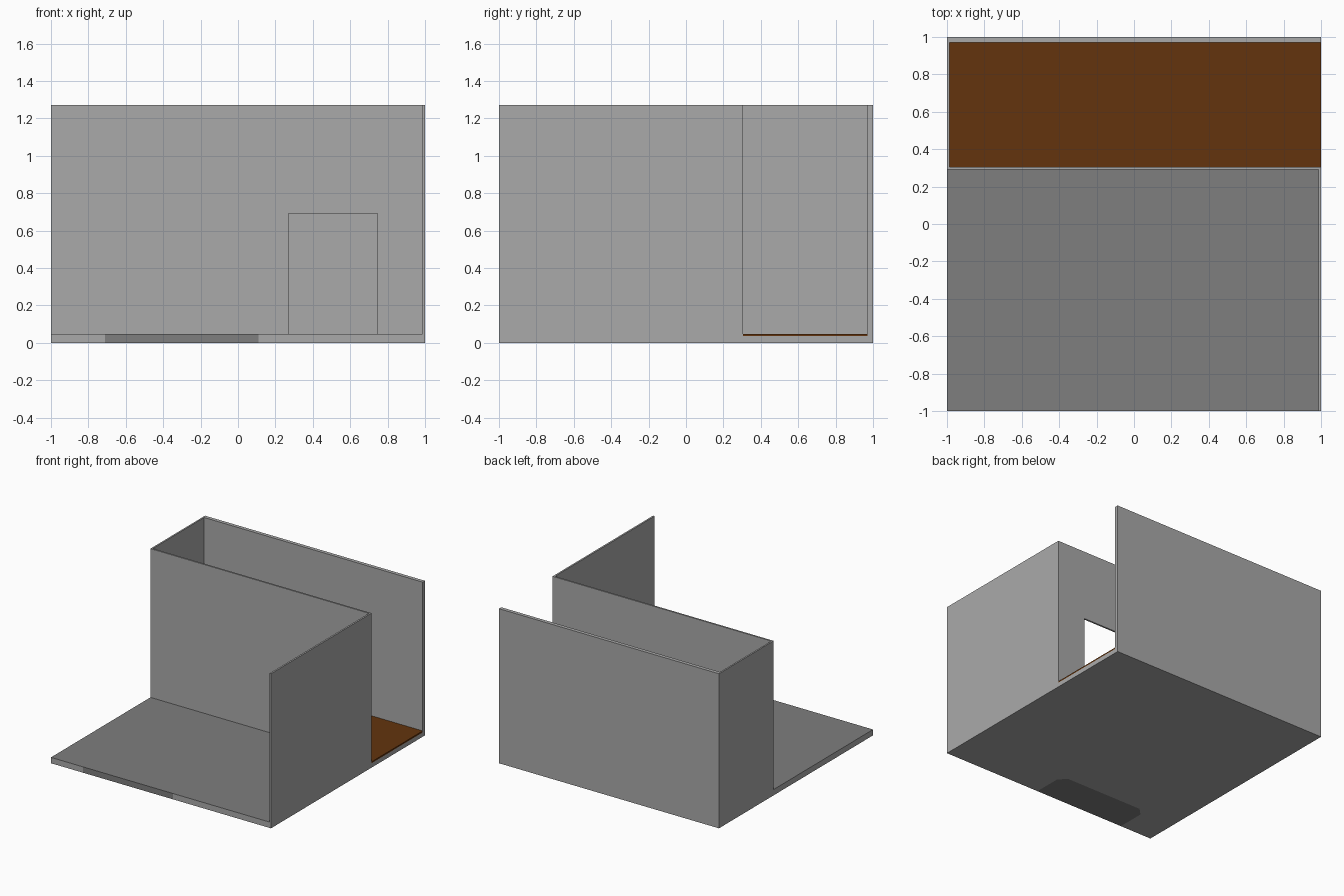
import bpy, bmesh
from mathutils import Vector

if "Cube" in bpy.data.objects:
    bpy.data.objects.remove(bpy.data.objects["Cube"])

FLOOR, TOP = 0.048, 1.27
MID0, MID1, BACK = 0.291, 0.305, 0.97


def material(name, rgb):
    m = bpy.data.materials.new(name)
    m.diffuse_color = (*rgb, 1)
    m.use_nodes = True
    m.node_tree.nodes["Principled BSDF"].inputs["Base Color"].default_value = m.diffuse_color
    return m


light = material("light grey wall", (0.40, 0.40, 0.40))
dark = material("dark grey floor", (0.21, 0.21, 0.21))
brown = material("brown wood floor", (0.125, 0.034, 0.004))


def finish(name, bm, mats):
    bmesh.ops.recalc_face_normals(bm, faces=bm.faces[:])
    me = bpy.data.meshes.new(name)
    bm.to_mesh(me)
    bm.free()
    for m in mats:
        me.materials.append(m)
    ob = bpy.data.objects.new(name, me)
    bpy.context.collection.objects.link(ob)
    return ob


def box_bm(lo, hi):
    bm = bmesh.new()
    bmesh.ops.create_cube(bm, size=1)
    for v in bm.verts:
        v.co = Vector([lo[i] if v.co[i] < 0 else hi[i] for i in range(3)])
    return bm


# floor slab: one block, cut along the paint borders and coloured by rule
bm = box_bm((-1, -1, 0), (1, 1, FLOOR))
X0, X1, Y, C = -0.71, 0.11, -0.71, 0.06   # dark patch at the front underside
cuts = [((0, MID1, 0), (0, 1, 0)), ((0, BACK, 0), (0, 1, 0)),
        ((0, Y, 0), (0, 1, 0)), ((X0, 0, 0), (1, 0, 0)), ((X1, 0, 0), (1, 0, 0)),
        ((0, 0, 0.036), (0, 0, 1)),
        ((X0, Y - C, 0), (-1, 1, 0)), ((X1, Y - C, 0), (1, 1, 0))]
for co, no in cuts:
    bmesh.ops.bisect_plane(bm, geom=bm.verts[:] + bm.edges[:] + bm.faces[:],
                           plane_co=co, plane_no=no)
bm.normal_update()
for f in bm.faces:
    c, n = f.calc_center_median(), f.normal
    corner = c.y - (Y - C)
    patch = (X0 < c.x < X1 and c.y < Y
             and corner < c.x - X0 and corner < X1 - c.x)
    wood = MID1 < c.y < BACK
    if n.z > 0.5:
        f.material_index = 2 if wood else 1
    elif n.x > 0.5 and wood and c.z > 0.036:
        f.material_index = 2
    elif (n.z < -0.5 or n.y < -0.5) and patch:
        f.material_index = 1
finish("floor_slab", bm, [light, dark, brown])

# plain walls
for name, lo, hi in [
    ("back_wall", (-1, BACK, FLOOR), (1, 1, TOP)),
    ("right_front_wall", (0.986, -1, FLOOR), (1, MID0, TOP)),
    ("left_back_wall", (-1, MID1, FLOOR), (-0.987, BACK, TOP)),
]:
    finish(name, box_bm(lo, hi), [light])

# dividing wall with a doorway
outline = [(-1, FLOOR), (0.27, FLOOR), (0.27, 0.69), (0.745, 0.69),
           (0.745, FLOOR), (1, FLOOR), (1, TOP), (-1, TOP)]
bm = bmesh.new()
face = bm.faces.new([bm.verts.new((x, MID0, z)) for x, z in outline])
ext = bmesh.ops.extrude_face_region(bm, geom=[face], use_keep_orig=True)
for v in ext["geom"]:
    if isinstance(v, bmesh.types.BMVert):
        v.co.y = MID1
finish("dividing_wall", bm, [light])
